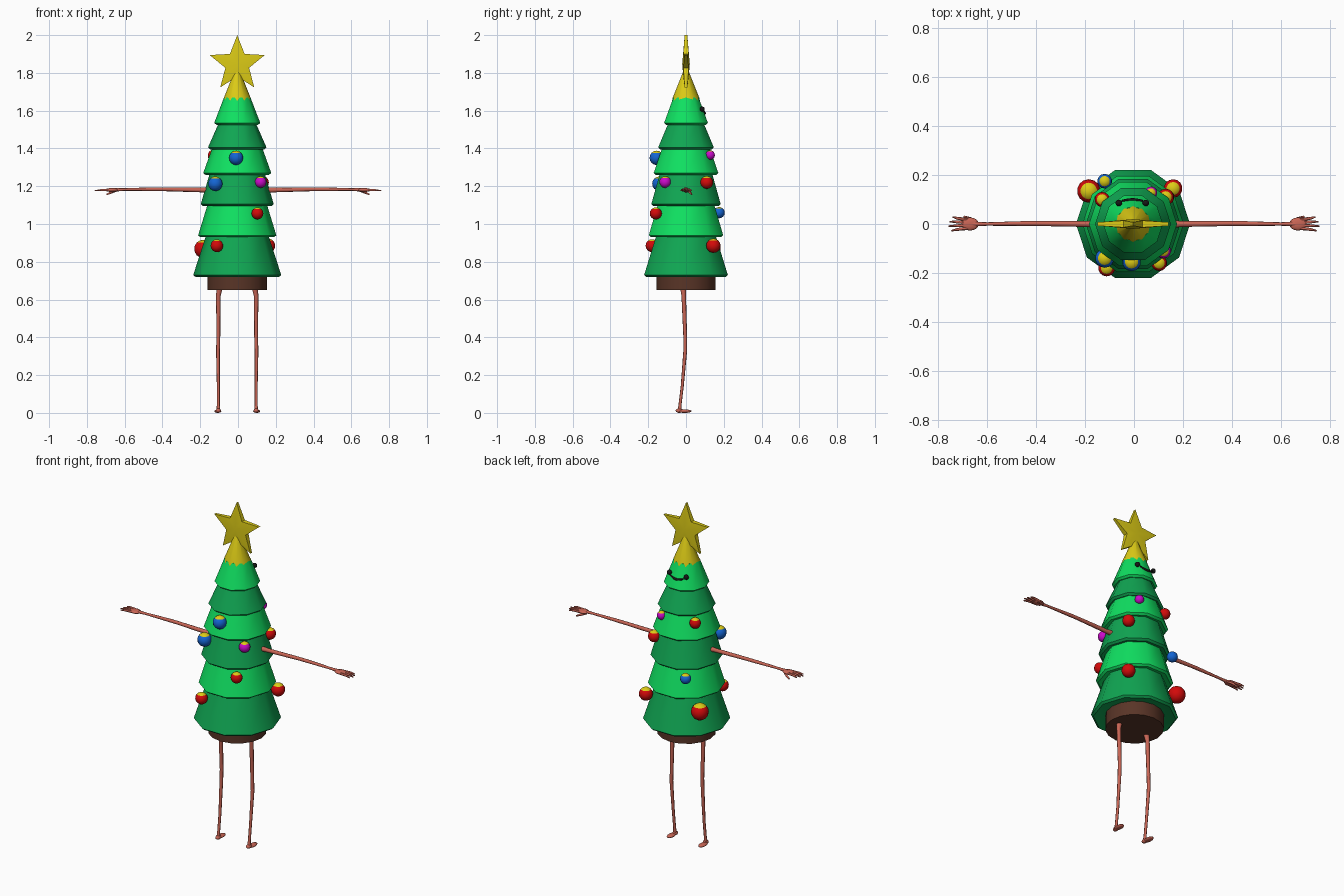
import bpy, bmesh, math
from mathutils import Vector

cube = bpy.data.objects.get("Cube")
if cube:
    bpy.data.objects.remove(cube, do_unlink=True)

CX = -0.004  # centre line of the tree


def material(name, rgb):
    m = bpy.data.materials.new(name)
    m.use_nodes = True
    m.diffuse_color = (*rgb, 1)
    m.node_tree.nodes["Principled BSDF"].inputs["Base Color"].default_value = (*rgb, 1)
    return m


LIGHT = material("light green", (0.005, 0.75, 0.12))
DARK = material("dark green", (0.005, 0.38, 0.085))
YELLOW = material("yellow", (0.72, 0.6, 0.008))
BROWN = material("brown", (0.1, 0.035, 0.02))
SKIN = material("salmon", (0.58, 0.13, 0.09))
RED = material("red", (0.65, 0.003, 0.003))
BLUE = material("blue", (0.007, 0.13, 0.65))
PINK = material("magenta", (0.6, 0.003, 0.6))
BLACK = material("black", (0.008, 0.008, 0.008))


def smooth(ob, angle=40):
    bpy.ops.object.select_all(action="DESELECT")
    ob.select_set(True)
    bpy.context.view_layer.objects.active = ob
    bpy.ops.object.shade_smooth_by_angle(angle=math.radians(angle))


def finish(name, bm, mat, angle=40):
    bmesh.ops.recalc_face_normals(bm, faces=bm.faces)
    me = bpy.data.meshes.new(name)
    bm.to_mesh(me)
    bm.free()
    me.materials.append(mat)
    ob = bpy.data.objects.new(name, me)
    bpy.context.collection.objects.link(ob)
    smooth(ob, angle)
    return ob


def lathe(name, profile, sides, mat):
    """Revolve (radius, height) points and cap both ends."""
    bm = bmesh.new()
    rings = []
    for r, z in profile:
        rings.append([bm.verts.new((CX + r * math.cos(math.tau * i / sides),
                                    r * math.sin(math.tau * i / sides), z))
                      for i in range(sides)])
    for a, b in zip(rings, rings[1:]):
        for i in range(sides):
            j = (i + 1) % sides
            bm.faces.new((a[i], a[j], b[j], b[i]))
    bm.faces.new(rings[0])
    bm.faces.new(rings[-1])
    return finish(name, bm, mat)


def ball(name, loc, scale, mat, seg=14, rings=8):
    bm = bmesh.new()
    bmesh.ops.create_uvsphere(bm, u_segments=seg, v_segments=rings, radius=1)
    for v in bm.verts:
        v.co = Vector(loc) + Vector(a * b for a, b in zip(v.co, scale))
    return finish(name, bm, mat, 80)


def limb(name, points, mat, sides=8):
    """Tapered tube through (x, y, z, radius) points."""
    bm = bmesh.new()
    pos = [Vector(p[:3]) for p in points]
    rings = []
    for i, p in enumerate(pos):
        axis = (pos[min(i + 1, len(pos) - 1)] - pos[max(i - 1, 0)]).normalized()
        side = axis.cross(Vector((0, 0, 1) if abs(axis.z) < 0.7 else (1, 0, 0))).normalized()
        up = side.cross(axis)
        rings.append([bm.verts.new(p + points[i][3] * (side * math.cos(math.tau * k / sides)
                                                       + up * math.sin(math.tau * k / sides)))
                      for k in range(sides)])
    for a, b in zip(rings, rings[1:]):
        for k in range(sides):
            j = (k + 1) % sides
            bm.faces.new((a[k], a[j], b[j], b[k]))
    bm.faces.new(rings[0])
    bm.faces.new(rings[-1])
    return finish(name, bm, mat, 60)


# Tiers of branches: bottom height, top height, bottom radius, top radius
tiers = [(0.72, 0.94, 0.233, 0.165), (0.93, 1.11, 0.207, 0.155),
         (1.095, 1.27, 0.193, 0.145), (1.26, 1.41, 0.18, 0.13),
         (1.395, 1.53, 0.155, 0.1), (1.525, 1.67, 0.122, 0.07)]
for n, (z0, z1, r0, r1) in enumerate(tiers):
    lathe(f"branch_tier_{n + 1}",
          [(r0 - 0.06, z0 + 0.012), (r0 - 0.012, z0), (r0, z0 + 0.01), (r1, z1)],
          10, LIGHT if n % 2 else DARK)

# Trunk and the cone that carries the star
lathe("trunk", [(0.157, 0.65), (0.157, 0.75)], 16, BROWN)
lathe("star_cone", [(0.073, 1.655), (0.07, 1.67), (0.01, 1.82)], 12, YELLOW)

# Puffed five-pointed star
bm = bmesh.new()
front, back = [], []
for i in range(10):
    r, t = (0.066, 0.014) if i % 2 else (0.153, 0.007)
    a = math.tau * i / 10
    x, z = CX + r * math.sin(a), 1.847 + r * math.cos(a)
    front.append(bm.verts.new((x, -t, z)))
    back.append(bm.verts.new((x, t, z)))
mid_front = bm.verts.new((CX, -0.02, 1.847))
mid_back = bm.verts.new((CX, 0.02, 1.847))
for i in range(10):
    j = (i + 1) % 10
    bm.faces.new((front[i], front[j], mid_front))
    bm.faces.new((back[i], back[j], mid_back))
    bm.faces.new((front[i], front[j], back[j], back[i]))
finish("star", bm, YELLOW)

# Baubles with yellow caps: position, radius, colour
baubles = [(-0.01, -0.155, 1.35, 0.038, BLUE), (-0.12, -0.14, 1.213, 0.039, BLUE),
           (0.12, -0.11, 1.222, 0.031, PINK), (0.103, -0.16, 1.056, 0.032, RED),
           (-0.112, -0.18, 0.885, 0.034, RED), (0.16, 0.145, 0.885, 0.038, RED),
           (-0.185, 0.135, 0.868, 0.048, RED), (-0.12, 0.175, 1.06, 0.03, BLUE),
           (0.13, 0.11, 1.22, 0.034, RED), (0.07, 0.128, 1.365, 0.025, PINK),
           (-0.13, 0.1, 1.362, 0.031, RED)]
for n, (x, y, z, r, mat) in enumerate(baubles):
    ob = ball(f"bauble_{n + 1}", (x, y, z), (r, r, r), mat)
    ob.data.materials.append(YELLOW)
    for f in ob.data.polygons:
        if f.center.z - z > 0.65 * r:
            f.material_index = 1

# Face on the back side: eyes and smile
for s, side in ((1, "left"), (-1, "right")):
    ball(f"{side}_eye", (-0.007 + s * 0.055, 0.086, 1.608), (0.014, 0.013, 0.014), BLACK)
smile = []
for i in range(9):
    t = i / 4 - 1
    smile.append((-0.007 + 0.042 * t, 0.099 - 0.004 * t * t, 1.586 + 0.012 * t * t,
                  0.007 - 0.003 * abs(t)))
limb("smile", smile, BLACK)

# Arms, hands, legs and feet
for s, side in ((1, "left"), (-1, "right")):
    limb(f"{side}_arm", [(s * 0.13, 0, 1.18, 0.017), (s * 0.2, 0, 1.18, 0.012),
                         (s * 0.4, 0.002, 1.184, 0.01), (s * 0.44, 0.002, 1.184, 0.01),
                         (s * 0.6, 0, 1.183, 0.007), (s * 0.66, 0, 1.181, 0.01)], SKIN)
    ball(f"{side}_palm", (s * 0.67, 0, 1.18), (0.036, 0.027, 0.01), SKIN)
    for n in range(4):
        y = -0.022 + 0.015 * n
        tip = 0.762 - 0.012 * abs(n - 1.3)
        limb(f"{side}_finger_{n + 1}", [(s * 0.68, y * 0.8, 1.18, 0.007),
                                        (s * 0.72, y, 1.18, 0.006),
                                        (s * tip, y * 1.25, 1.176, 0.003)], SKIN, 6)
    limb(f"{side}_thumb", [(s * 0.645, 0.006, 1.178, 0.008), (s * 0.67, 0.022, 1.168, 0.007),
                           (s * 0.695, 0.03, 1.156, 0.004)], SKIN, 6)

    x = CX + s * 0.1
    limb(f"{side}_leg", [(x - s * 0.008, -0.015, 0.67, 0.017), (x, -0.012, 0.62, 0.012),
                         (x, -0.004, 0.4, 0.01), (x + s * 0.002, -0.004, 0.33, 0.01),
                         (x, -0.02, 0.14, 0.008), (x, -0.032, 0.04, 0.008),
                         (x, -0.034, 0.012, 0.011)], SKIN)
    ball(f"{side}_heel", (x, -0.035, 0.012), (0.014, 0.02, 0.012), SKIN)
    ball(f"{side}_foot", (x + s * 0.003, -0.006, 0.009), (0.019, 0.036, 0.009), SKIN)
